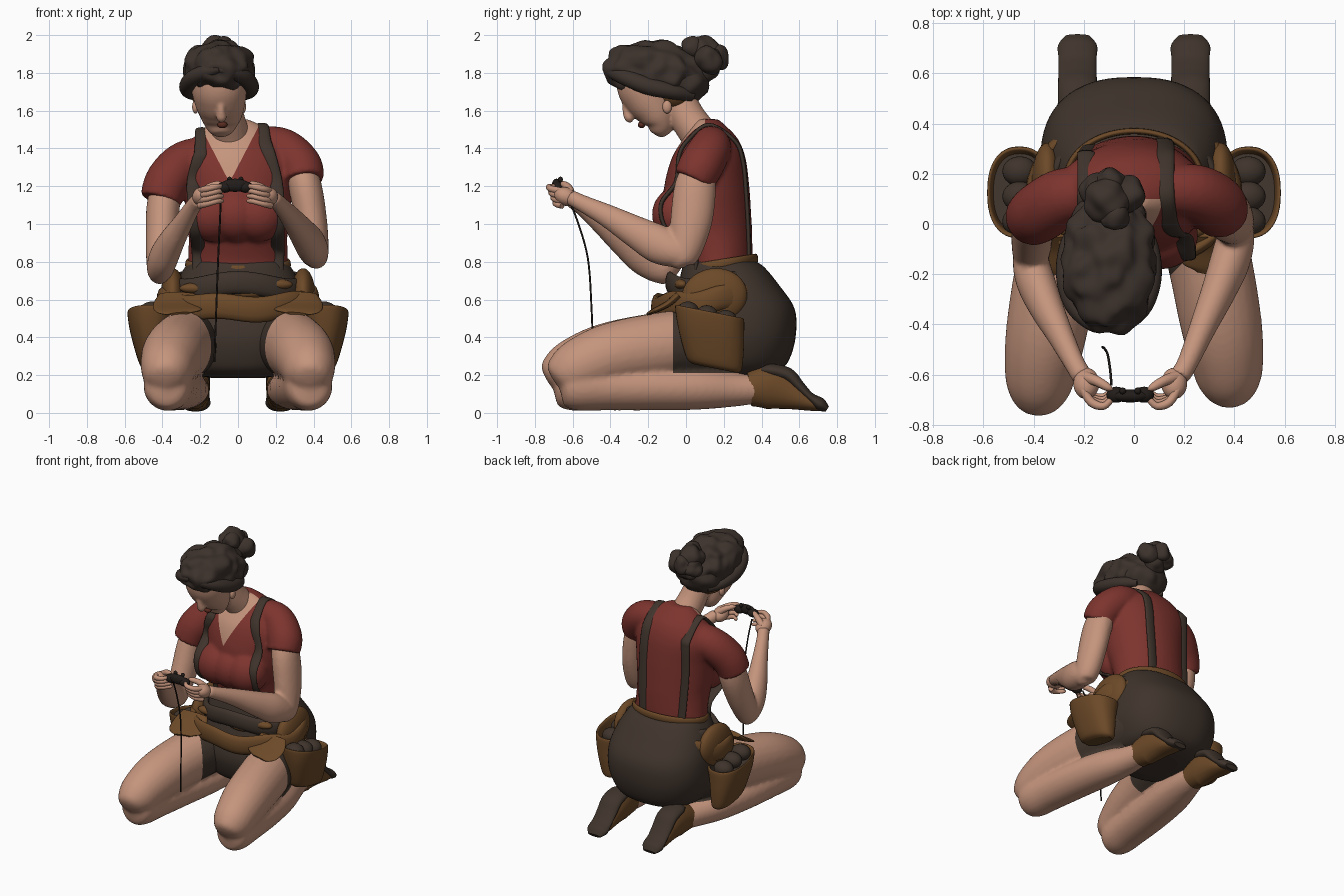
import bpy, bmesh, math
from mathutils import Vector, Matrix, noise
from mathutils.bvhtree import BVHTree


def material(name, rgb):
    m = bpy.data.materials.new(name)
    m.diffuse_color = (*rgb, 1)
    return m


SKIN = material("skin", (.56, .30, .205))
RED = material("red shirt", (.205, .034, .027))
DARK = material("dark cloth", (.05, .034, .025))
BROWN = material("brown leather", (.15, .067, .021))
HAIR = material("dark hair", (.046, .032, .025))
BLACK = material("black plastic", (.016, .012, .01))
LIPS = material("lips", (.10, .025, .015))


def build(name, verts, faces, *mats, rule=None):
    me = bpy.data.meshes.new(name)
    me.from_pydata([tuple(v) for v in verts], [], faces)
    bm = bmesh.new()
    bm.from_mesh(me)
    bmesh.ops.recalc_face_normals(bm, faces=bm.faces[:])
    bm.to_mesh(me)
    bm.free()
    for m in mats:
        me.materials.append(m)
    for p in me.polygons:
        p.use_smooth = len(p.vertices) < 5
        if rule and rule(p.center):
            p.material_index = 1
    ob = bpy.data.objects.new(name, me)
    bpy.context.collection.objects.link(ob)
    return ob


def fuse(name, parts, voxel, *mats, cuts=(), rule=None, relax=5):
    # melt overlapping parts into one smooth skin, then cut colour edges into it
    verts, faces = [], []
    for o in parts:
        n = len(verts)
        verts += [v.co.copy() for v in o.data.vertices]
        faces += [tuple(i + n for i in p.vertices) for p in o.data.polygons]
        bpy.data.objects.remove(o)
    raw = build(name + "_raw", verts, faces)
    r = raw.modifiers.new("melt", 'REMESH')
    r.mode, r.voxel_size = 'VOXEL', voxel
    s = raw.modifiers.new("relax", 'SMOOTH')
    s.factor, s.iterations = .5, relax
    dg = bpy.context.evaluated_depsgraph_get()
    me = bpy.data.meshes.new_from_object(raw.evaluated_get(dg))
    bpy.data.objects.remove(raw)
    bm = bmesh.new()
    bm.from_mesh(me)
    for co, no in cuts:
        bmesh.ops.bisect_plane(bm, geom=bm.verts[:] + bm.edges[:] + bm.faces[:], plane_co=co, plane_no=no)
    bm.to_mesh(me)
    bm.free()
    me.materials.clear()
    for m in mats:
        me.materials.append(m)
    for p in me.polygons:
        p.use_smooth = True
        p.material_index = int(bool(rule and rule(p.center)))
    ob = bpy.data.objects.new(name, me)
    bpy.context.collection.objects.link(ob)
    return ob


def smooth_path(P, k):
    # Catmull-Rom through tuples of any length
    out = []
    for i in range(len(P) - 1):
        a, b, c, d = P[max(i - 1, 0)], P[i], P[i + 1], P[min(i + 2, len(P) - 1)]
        for j in range(k):
            t = j / k
            out.append([.5 * (2 * q + (r - p) * t + (2 * p - 5 * q + 4 * r - s) * t * t
                              + (3 * q - p - 3 * r + s) * t ** 3) for p, q, r, s in zip(a, b, c, d)])
    return out + [list(P[-1])]


def skin_rings(rings, closed=False):
    n, m = len(rings[0]), len(rings)
    faces = [(i * n + j, i * n + (j + 1) % n, (i + 1) % m * n + (j + 1) % n, (i + 1) % m * n + j)
             for i in range(m if closed else m - 1) for j in range(n)]
    if not closed:
        faces += [tuple(range(n)), tuple(range((m - 1) * n, m * n))]
    return [v for r in rings for v in r], faces


def tube(name, P, *mats, n=24, k=6, **kw):
    # points are x, y, z, half width, half height
    Q = smooth_path([p if len(p) == 5 else (*p, p[3]) for p in P], k)
    C = [Vector(q[:3]) for q in Q]
    ref = Vector((1, 0, 0)) if abs((C[-1] - C[0]).normalized().x) < .7 else Vector((0, 1, 0))
    rings = []
    for i, q in enumerate(Q):
        t = (C[min(i + 1, len(C) - 1)] - C[max(i - 1, 0)]).normalized()
        w = (ref - t * ref.dot(t)).normalized()
        h = t.cross(w)
        rings.append([C[i] + w * max(q[3], .001) * math.cos(a) + h * max(q[4], .001) * math.sin(a)
                      for a in (math.tau * j / n for j in range(n))])
    return build(name, *skin_rings(rings), *mats, **kw)


def loft(name, P, *mats, n=48, k=6, e=1., lean=0, **kw):
    # rings are z, centre x, centre y, half x, half y
    f = lambda v: math.copysign(abs(v) ** e, v)
    rings = [[(cx + rx * f(math.cos(a)), cy + ry * f(math.sin(a)), z + lean * ry * f(math.sin(a)))
              for a in (math.tau * j / n for j in range(n))] for z, cx, cy, rx, ry in smooth_path(P, k)]
    return build(name, *skin_rings(rings), *mats, **kw)


def blob(name, c, r, mat, tilt=0, rough=0, sub=4):
    bm = bmesh.new()
    bmesh.ops.create_icosphere(bm, subdivisions=sub, radius=1)
    rot = Matrix.Rotation(tilt, 3, 'X')
    verts = []
    for v in bm.verts:
        p = Vector(c) + rot @ Vector([a * b for a, b in zip(v.co, r)])
        verts.append(p + (p - Vector(c)).normalized() * rough * noise.noise(p * 14))
    faces = [tuple(v.index for v in f.verts) for f in bm.faces]
    bm.free()
    return build(name, verts, faces, mat)


def band(name, rx, ry, cy, zf, h, t, mat):
    # closed belt; zf gives the height from the angle
    rings = []
    for i in range(72):
        a = math.tau * i / 72
        rings.append([((rx + t * math.cos(b)) * math.cos(a), cy + (ry + t * math.cos(b)) * math.sin(a),
                       zf(a) + h * math.sin(b)) for b in (math.tau * j / 12 for j in range(12))])
    return build(name, *skin_rings(rings, True), mat)


# shirt with sleeves and an open V neck
trunk = [loft("trunk", [(.70, 0, .16, .28, .17), (.80, 0, .17, .265, .18), (.95, 0, .14, .262, .21),
                        (1.05, 0, .115, .275, .23), (1.2, 0, .11, .29, .225), (1.35, -.01, .12, .30, .195),
                        (1.45, -.01, .13, .23, .145), (1.52, -.02, .12, .145, .09), (1.555, -.03, .11, .08, .06)], RED),
         tube("sleeve", [(.08, .13, 1.43, .09), (.23, .13, 1.40, .11), (.325, .08, 1.31, .118), (.345, .04, 1.23, .11)], RED),
         tube("sleeve", [(-.10, .13, 1.38, .09), (-.27, .11, 1.33, .115), (-.37, .05, 1.23, .12), (-.41, .02, 1.125, .11)], RED)]
trunk += [blob("bust", (x, -.045, 1.05), (.145, .135, .145), RED) for x in (-.13, -.01, .11)]
shirt = fuse("shirt", trunk, .012, RED, SKIN,
             cuts=[((-.045, 0, 1.22), (1, 0, -.52)), ((-.045, 0, 1.22), (-1, 0, -.52)), ((0, .1, 0), (0, 1, 0))],
             rule=lambda c: c.y < .1 and abs(c.x + .045) < (c.z - 1.22) * .52)

# arms; the two sides hang differently
fuse("left_arm", [
    tube("upper", [(.315, .08, 1.33, .08), (.355, .05, 1.2, .088, .11), (.385, .03, 1.03, .085, .112),
                   (.40, 0, .88, .08, .092), (.41, -.03, .80, .062, .067), (.41, -.03, .765, .02)], SKIN),
    tube("fore", [(.41, .02, .82, .03), (.41, -.03, .84, .07, .074), (.385, -.14, .89, .08, .102),
                  (.34, -.26, .955, .07, .086), (.275, -.41, 1.04, .054, .062), (.215, -.55, 1.11, .042, .045),
                  (.18, -.61, 1.14, .042, .042)], SKIN)], .011, SKIN)
fuse("right_arm", [
    tube("upper", [(-.36, .06, 1.28, .08), (-.395, .02, 1.1, .088, .105), (-.405, -.04, .94, .084, .102),
                   (-.41, -.11, .79, .075, .087), (-.415, -.13, .72, .057, .062), (-.415, -.14, .685, .02)], SKIN),
    tube("fore", [(-.415, -.08, .73, .03), (-.415, -.13, .75, .067, .07), (-.395, -.22, .82, .077, .093),
                  (-.35, -.33, .91, .068, .08), (-.295, -.44, 1.0, .053, .06), (-.24, -.55, 1.09, .042, .045),
                  (-.205, -.61, 1.13, .042, .042)], SKIN)], .011, SKIN)

# hands with curled fingers
for s in (-1, 1):
    X = lambda v: s * v - .015
    blob("palm", (X(.175), -.635, 1.145), (.052, .065, .048), SKIN, tilt=-.4, sub=3)
    for i in range(4):
        z = 1.185 - .026 * i
        tube("finger", [(X(.19), -.655, z - .01, .017), (X(.155), -.71 + .008 * i, z, .018),
                        (X(.105), -.725 + .012 * i, z + .012, .015), (X(.07), -.69 + .01 * i, z + .015, .011),
                        (X(.065), -.68 + .01 * i, z + .015, .002)], SKIN, n=12, k=4)
    tube("thumb", [(X(.18), -.61, 1.16, .025), (X(.135), -.625, 1.195, .021), (X(.09), -.65, 1.212, .016),
                   (X(.07), -.66, 1.215, .003)], SKIN, n=12, k=4)
    # controller grips
    blob("controller_grip", (X(.055), -.68, 1.195), (.04, .032, .03), BLACK, sub=3)
    blob("controller_stick", (X(.03), -.665, 1.235), (.014, .014, .016), BLACK, sub=2)

blob("controller_body", (-.015, -.685, 1.205), (.075, .026, .035), BLACK, sub=3)
tube("cable", [(-.09, -.64, 1.17, .005), (-.095, -.58, 1.03, .005), (-.105, -.52, .82, .005),
               (-.115, -.50, .55, .005), (-.125, -.49, .27, .005)], BLACK, n=8)

# neck and head, tilted forward
fuse("head", [
    tube("neck", [(-.03, .12, 1.36, .10), (-.04, .07, 1.47, .10), (-.06, .01, 1.56, .095), (-.08, -.04, 1.66, .09)], SKIN),
    tube("face", [(-.09, -.15, 1.465, .012), (-.09, -.145, 1.48, .055, .045), (-.09, -.137, 1.53, .092, .08),
                  (-.09, -.155, 1.59, .118, .108), (-.095, -.19, 1.66, .138, .135), (-.1, -.215, 1.73, .148, .15),
                  (-.1, -.22, 1.80, .14, .14), (-.1, -.22, 1.88, .07, .07)], SKIN, n=32),
    tube("nose", [(-.09, -.325, 1.665, .015), (-.09, -.318, 1.61, .02), (-.088, -.30, 1.565, .028),
                  (-.088, -.28, 1.55, .015)], SKIN, n=14)], .009, SKIN, relax=3)
blob("mouth", (-.083, -.235, 1.525), (.027, .02, .018), LIPS, sub=3)
for s in (-1, 1):
    blob("ear", (-.1 + s * .125, -.10, 1.62), (.018, .025, .035), SKIN, sub=3)

# hair with a lumpy bun
blob("hair_cap", (-.1, -.16, 1.81), (.19, .28, .155), HAIR, tilt=-.14, rough=.03, sub=5)
blob("hair_back", (-.1, -.01, 1.75), (.155, .13, .12), HAIR, rough=.02)
blob("hair_band", (-.1, -.06, 1.685), (.15, .10, .09), BROWN)
for s in (-1, 1):
    tube("hair_fringe", [(-.1, -.41, 1.82, .02), (-.1 + s * .06, -.395, 1.81, .035), (-.1 + s * .135, -.32, 1.775, .042),
                         (-.1 + s * .165, -.2, 1.73, .046), (-.1 + s * .15, -.07, 1.70, .04),
                         (-.1 + s * .09, .03, 1.68, .03)], HAIR)
for c, r in [((-.11, .09, 1.91), .09), ((-.15, .13, 1.86), .07), ((-.03, .12, 1.87), .075),
             ((-.09, .16, 1.88), .065), ((-.09, .10, 1.82), .075), ((-.08, .03, 1.93), .06)]:
    blob("hair_bun", c, (r, r, r * .95), HAIR, rough=.02)

# braces draped over the shirt
tree = BVHTree.FromPolygons([v.co for v in shirt.data.vertices], [tuple(p.vertices) for p in shirt.data.polygons])
def on_shirt(x, z, side):
    hit = tree.ray_cast(Vector((x, side * 3, z)), Vector((0, -side, 0)))[0]
    return (x, hit.y + side * .004, z, .036, .012)


for name, front, x, zt in (
        ("left_brace", [(.205, .76), (.21, .86), (.21, .96), (.21, 1.1), (.2, 1.22), (.165, 1.36), (.14, 1.44)], .125, 1.52),
        ("right_brace", [(-.205, .76), (-.21, .86), (-.22, .96), (-.23, 1.1), (-.235, 1.22), (-.21, 1.33), (-.195, 1.39)],
         -.19, 1.475)):
    hit = tree.ray_cast(Vector((x, .12, 3)), Vector((0, 0, -1)))[0]
    path = [on_shirt(*p, -1) for p in front] + [(x, .12, hit.z + .003, .036, .012)]
    path += [on_shirt(x * f, z, 1) for f, z in ((1, zt - .08), (1, 1.33), (1, 1.15), (.95, .95), (.9, .78))]
    tube(name, path, DARK, n=12)

# short skirt and waist belts
loft("skirt", [(.81, 0, .18, .24, .16), (.78, 0, .195, .275, .21), (.68, 0, .225, .33, .265), (.55, 0, .25, .365, .325),
               (.40, 0, .235, .37, .345), (.27, 0, .23, .32, .31), (.21, 0, .22, .25, .25), (.185, 0, .22, .14, .15)],
     DARK, n=64, e=.82)
band("waistband", .268, .19, .18, lambda a: .785 + .03 * math.sin(a), .028, .012, BROWN)
band("upper_belt", .325, .235, .15, lambda a: .67 + .02 * math.sin(3 * a), .06, .025, DARK)
band("tool_belt", .405, .29, .13, lambda a: .595 + .04 * math.sin(a) + .01 * math.sin(6 * a), .068, .026, BROWN)
for x, z in ((-.22, .66), (.05, .635), (.2, .68)):
    blob("belt_patch", (x, -.06 + abs(x) * .2, z), (.09, .04, .03), BROWN, sub=3)

for s in (-1, 1):
    # legs folded under the body, dark where the skirt covers them
    k = .96 if s > 0 else 1.01
    def leg(P):
        return [(s * x, y * (k if y < 0 else 1), z, w, h) for x, y, z, w, h in P]
    thigh = tube("thigh", leg([(.2, .3, .38, .15, .15), (.24, .1, .38, .17, .175), (.30, -.15, .35, .168, .18),
                               (.345, -.4, .31, .163, .17), (.37, -.56, .255, .147, .155), (.378, -.65, .20, .125, .135),
                               (.378, -.695, .16, .08, .09), (.378, -.712, .145, .01, .01)]), SKIN)
    shin = tube("shin", leg([(.378, -.70, .15, .02, .02), (.378, -.67, .15, .095, .10), (.375, -.60, .143, .125, .13),
                             (.36, -.45, .138, .13, .125), (.33, -.2, .133, .133, .12), (.29, .05, .128, .125, .112),
                             (.25, .25, .122, .098, .09), (.23, .42, .125, .067, .07)]), SKIN)
    fuse("leg", [thigh, shin], .013, SKIN, DARK, relax=8,
         cuts=[((0, -.07, 0), (0, 1, 0)), ((0, -.35, 0), (-s, 1, 0)), ((0, 0, .21), (0, 0, 1))],
         rule=lambda c: c.z > .21 and c.y > min(-.07, -.35 + abs(c.x)))
    # boots with the soles turned up
    tube("boot", leg([(.235, .335, .125, .082, .09), (.228, .44, .135, .08, .115), (.225, .54, .105, .072, .09),
                      (.225, .65, .055, .066, .045), (.225, .72, .033, .045, .025)]), BROWN)
    tube("boot_sole", leg([(.225, .40, .225, .05, .02), (.225, .45, .225, .074, .035), (.225, .54, .20, .078, .038),
                           (.225, .60, .14, .076, .03), (.225, .655, .085, .075, .025), (.225, .71, .045, .078, .035),
                           (.225, .748, .02, .05, .015)]), DARK)
    # open tool pouch on the hip, its front edge higher
    loft("pouch", [(.235, s * .44, .155, .05, .12), (.26, s * .445, .15, .075, .145), (.35, s * .455, .14, .095, .165),
                   (.45, s * .46, .13, .115, .178), (.53, s * .455, .125, .13, .182), (.525, s * .455, .125, .115, .165),
                   (.46, s * .455, .125, .105, .155)],
         BROWN, DARK, e=.85, lean=-.2, rule=lambda c: abs(c.x - s * .455) < .02 and .4 < c.z < .5 and abs(c.y - .125) < .1)
    blob("hip_flap", (s * .345, .15, .615), (.065, .175, .15), BROWN, tilt=.2)
    for y, z in ((.01, .535), (.11, .515), (.21, .49)):
        blob("pouch_tool", (s * .455, y, z), (.07, .06, .055), DARK, sub=3)
    tube("belt_flap", [(s * .32, -.04, .625, .10, .02), (s * .32, -.10, .575, .13, .018),
                       (s * .315, -.17, .54, .12, .014), (s * .31, -.20, .525, .06, .008)], BROWN, n=20)
